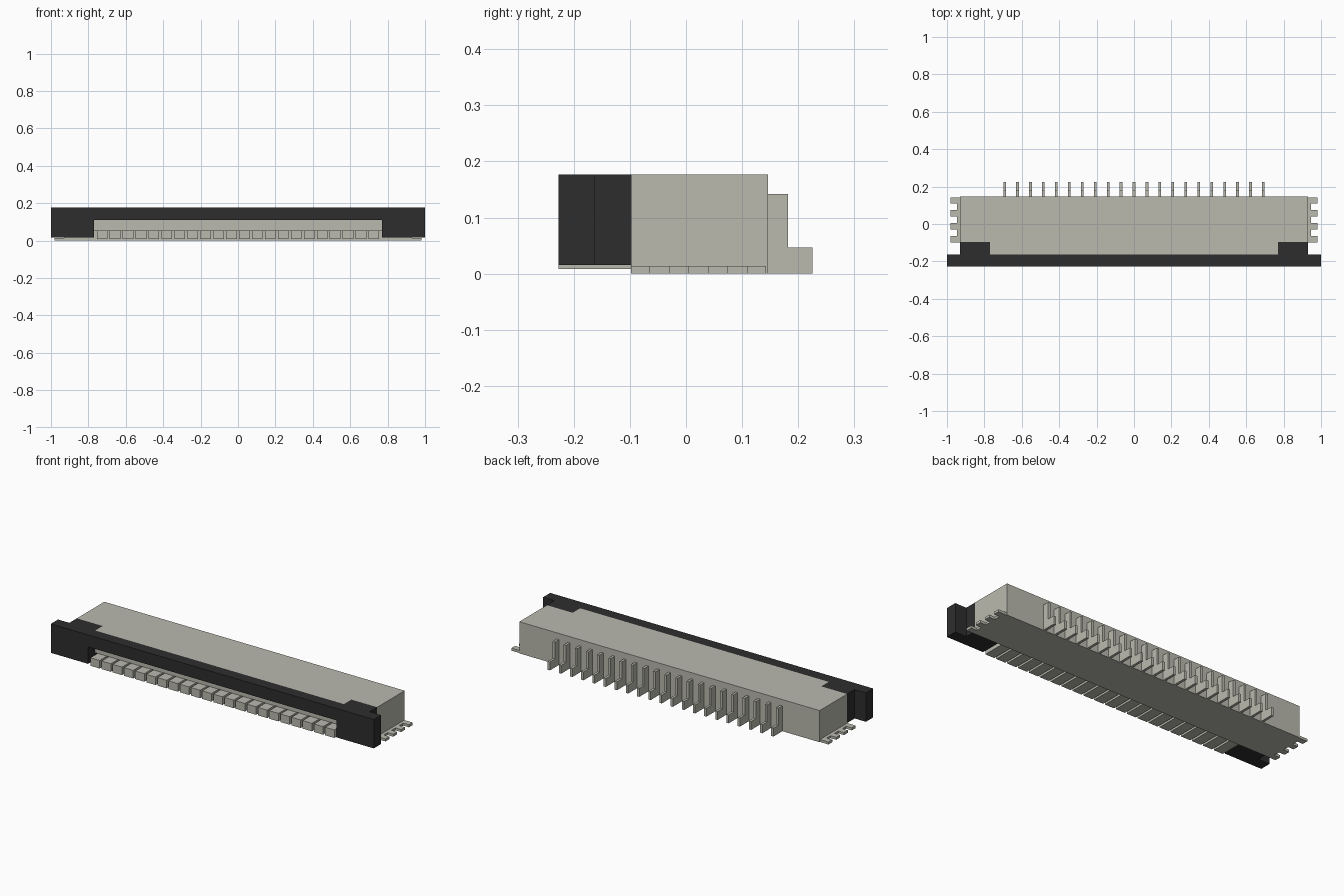
import bpy
import bmesh
from mathutils import Vector

if "Cube" in bpy.data.objects:
    bpy.data.objects.remove(bpy.data.objects["Cube"], do_unlink=True)


def material(name, rgb):
    m = bpy.data.materials.new(name)
    m.use_nodes = True
    m.diffuse_color = (*rgb, 1)
    m.node_tree.nodes["Principled BSDF"].inputs["Base Color"].default_value = (*rgb, 1)
    return m


BEIGE = material("warm grey", (0.49, 0.49, 0.43))
BLACK = material("black plastic", (0.027, 0.027, 0.027))


def prism(name, profile, axis, lo, hi, mat):
    """Extrude a 2D profile along the axis; the profile uses the other two axes in order."""
    bm = bmesh.new()
    verts = []
    for p in profile:
        co = list(p)
        co.insert(axis, lo)
        verts.append(bm.verts.new(co))
    face = bm.faces.new(verts)
    out = bmesh.ops.extrude_face_region(bm, geom=[face])
    move = Vector((0, 0, 0))
    move[axis] = hi - lo
    bmesh.ops.translate(bm, vec=move,
                        verts=[v for v in out["geom"] if isinstance(v, bmesh.types.BMVert)])
    bmesh.ops.recalc_face_normals(bm, faces=bm.faces)
    mesh = bpy.data.meshes.new(name)
    bm.to_mesh(mesh)
    bm.free()
    mesh.materials.append(mat)
    ob = bpy.data.objects.new(name, mesh)
    bpy.context.collection.objects.link(ob)
    return ob


def box(name, x, y, z, mat):
    return prism(name, [(x[0], y[0]), (x[1], y[0]), (x[1], y[1]), (x[0], y[1])], 2, z[0], z[1], mat)


TOP, FRONT, BAR_BACK, EAR_BACK, BACK = 0.177, -0.227, -0.163, -0.097, 0.146
PITCH = 0.0692

# Housing and its narrower nose between the latch ears
box("housing", (-0.93, 0.93), (EAR_BACK, BACK), (0, TOP), BEIGE)
box("housing_nose", (-0.77, 0.77), (BAR_BACK, EAR_BACK), (0.053, TOP), BEIGE)

# Latch bar with a wide opening below, and an ear behind each end
prism("latch_bar", [(-1, 0.015), (-0.77, 0.015), (-0.77, 0.11), (0.77, 0.11),
                    (0.77, 0.015), (1, 0.015), (1, TOP), (-1, TOP)], 1, FRONT, BAR_BACK, BLACK)
for side, s in (("left", 1), ("right", -1)):
    box(side + "_latch_ear", sorted((0.77 * s, 0.93 * s)), (BAR_BACK, EAR_BACK), (0.015, TOP), BLACK)

    # Comb-shaped solder anchor
    comb = [(0.93 * s, -0.098)]
    for i in range(4):
        y = -0.098 + i * 0.069
        if i:
            comb.append((0.947 * s, y))
        comb += [(0.982 * s, y), (0.982 * s, y + 0.034)]
        if i < 3:
            comb.append((0.947 * s, y + 0.034))
    comb.append((0.93 * s, 0.142))
    prism(side + "_solder_anchor", comb, 2, 0, 0.014, BEIGE)

# Row of teeth under the opening
for i in range(22):
    x = (i - 10.5) * PITCH
    box(f"front_tooth_{i + 1}", (x - 0.0285, x + 0.0285), (FRONT, EAR_BACK), (0.008, 0.053), BEIGE)

# Stepped contact pins on the back
pin = [(BACK, 0), (0.225, 0), (0.225, 0.047), (0.182, 0.047), (0.182, 0.142), (BACK, 0.142)]
for i in range(21):
    x = (i - 10) * PITCH
    prism(f"contact_pin_{i + 1}", pin, 0, x - 0.007, x + 0.007, BEIGE)
